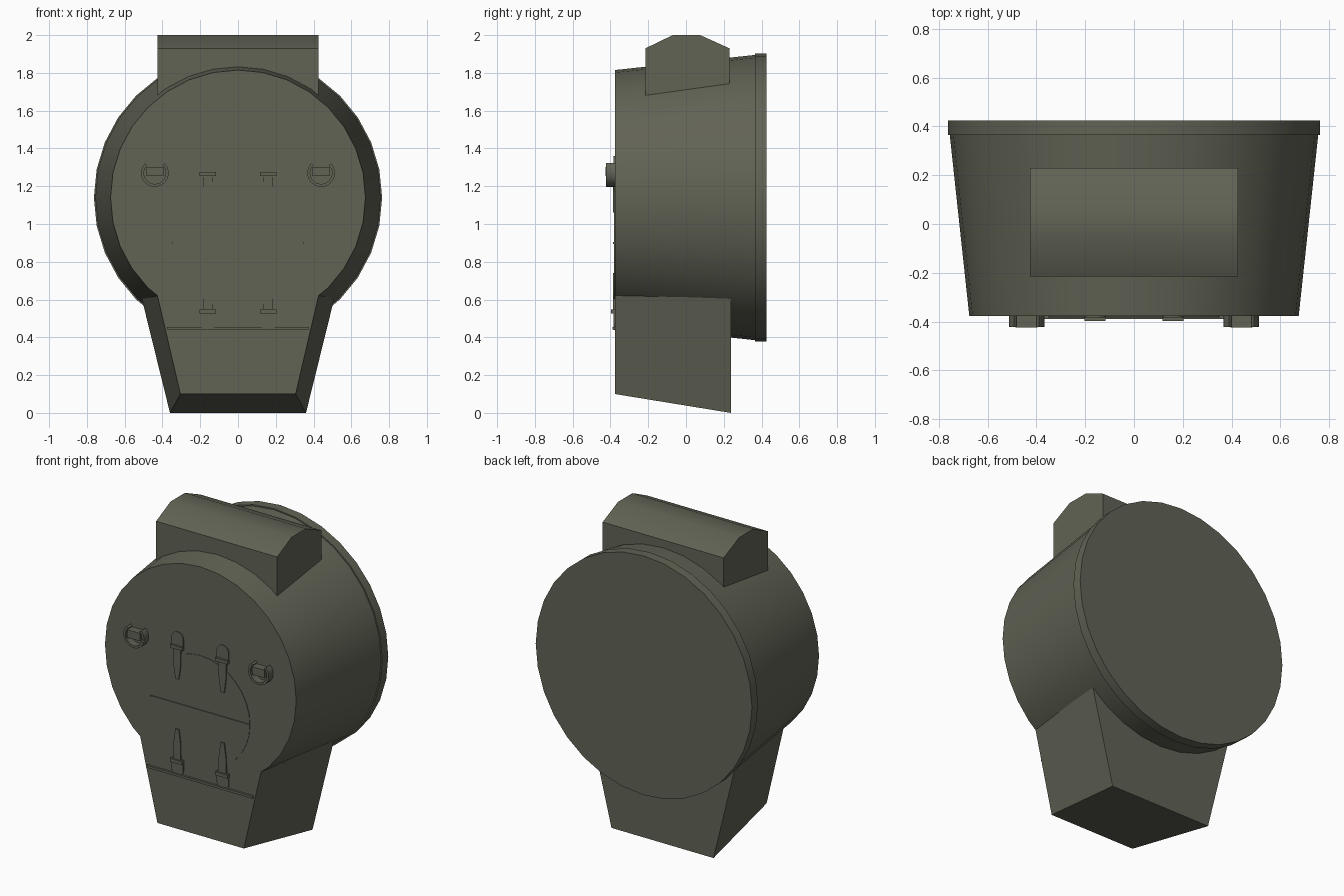
import bpy, bmesh
from math import sin, cos, pi, radians

cube = bpy.data.objects.get("Cube")
if cube:
    bpy.data.objects.remove(cube)

olive = bpy.data.materials.new("olive drab")
olive.use_nodes = True
olive.diffuse_color = (0.12, 0.125, 0.09, 1)
olive.node_tree.nodes["Principled BSDF"].inputs["Base Color"].default_value = (0.12, 0.125, 0.09, 1)

FRONT = -0.377
AXIS_Z = 1.14


def loft(name, loops):
    """Bridge equal-length point loops and cap both ends."""
    bm = bmesh.new()
    rings = [[bm.verts.new(p) for p in loop] for loop in loops]
    n = len(rings[0])
    for a, b in zip(rings, rings[1:]):
        for i in range(n):
            j = (i + 1) % n
            bm.faces.new((a[i], a[j], b[j], b[i]))
    bm.faces.new(rings[0])
    bm.faces.new(rings[-1])
    bmesh.ops.recalc_face_normals(bm, faces=bm.faces)
    mesh = bpy.data.meshes.new(name)
    bm.to_mesh(mesh)
    bm.free()
    mesh.materials.append(olive)
    obj = bpy.data.objects.new(name, mesh)
    bpy.context.collection.objects.link(obj)
    bpy.ops.object.select_all(action="DESELECT")
    obj.select_set(True)
    bpy.context.view_layer.objects.active = obj
    bpy.ops.object.shade_smooth_by_angle(angle=radians(30))
    return obj


def arc(cx, cz, r, start, end, n):
    return [(cx + r * cos(start + (end - start) * i / n),
             cz + r * sin(start + (end - start) * i / n)) for i in range(n + 1)]


def circle(r, y, cz, n=32):
    return [(x, y, z) for x, z in arc(0, cz, r, 0, 2 * pi, n)[:-1]]


def plate(name, outline, y0, y1):
    """Extrude an x-z outline along y."""
    return loft(name, [[(x, y, z) for x, z in outline] for y in (y0, y1)])


def rect(cx, cz, w, h):
    return [(cx - w / 2, cz - h / 2), (cx + w / 2, cz - h / 2),
            (cx + w / 2, cz + h / 2), (cx - w / 2, cz + h / 2)]


# Tapered drum with a wider rim at the back
drum = [(0.675, FRONT), (0.755, 0.365), (0.763, 0.365), (0.763, 0.425)]
loft("drum", [circle(r, y, AXIS_Z) for r, y in drum])

# Flared pedestal running up into the drum
pedestal = [((0.305, FRONT, 0.10), (0.48, FRONT, 0.85)),
            ((0.36, 0.237, 0.0), (0.57, 0.237, 0.85))]
loft("pedestal", [[(-lo[0], *lo[1:]), lo, hi, (-hi[0], *hi[1:])] for lo, hi in pedestal])

# Top housing with chamfered roof
roof = [(-0.215, 1.6), (0.23, 1.6), (0.23, 1.93), (0.075, 2.0), (-0.07, 2.0), (-0.215, 1.93)]
loft("top_housing", [[(x, y, z) for y, z in roof] for x in (-0.427, 0.427)])

# Round access hatch with its centre seam and the lower ledge
HATCH_Z = 0.9
loft("hatch", [circle(0.35, y, HATCH_Z) for y in (FRONT - 0.003, FRONT + 0.01)])
plate("hatch_seam", rect(0, HATCH_Z, 0.7, 0.01), FRONT - 0.009, FRONT)
plate("lower_ledge", rect(0, 0.448, 0.75, 0.015), FRONT - 0.013, FRONT)

for side, sx in (("left", 1), ("right", -1)):
    # Hatch latches, mirrored above and below
    for level, sz in (("upper", 1), ("lower", -1)):
        cx = sx * 0.16

        def flip(points):
            return [(cx + x, HATCH_Z + sz * z) for x, z in points]

        tag = f"{level}_{side}"
        tab = [(-0.042, 0.35), (0.042, 0.35)] + arc(0, 0.418, 0.042, 0, pi, 10)
        stem = [(-0.012, 0.16), (0.012, 0.16), (0.025, 0.25), (0.025, 0.36), (-0.025, 0.36), (-0.025, 0.25)]
        plate(f"latch_tab_{tag}", flip(tab), FRONT - 0.007, FRONT)
        plate(f"latch_stem_{tag}", flip(stem), FRONT - 0.01, FRONT)
        plate(f"latch_bar_{tag}", flip(rect(0, 0.364, 0.086, 0.022)), FRONT - 0.02, FRONT)

    # Open ring sockets with a grip bar
    cx, cz = sx * 0.44, 1.27
    a0, a1 = radians(-225), radians(45)
    ring = arc(cx, cz, 0.073, a0, a1, 20) + arc(cx, cz, 0.058, a1, a0, 20)
    plate(f"socket_ring_{side}", ring, -0.423, FRONT)
    plate(f"socket_grip_{side}", rect(cx, 1.278, 0.09, 0.05), -0.425, FRONT)
